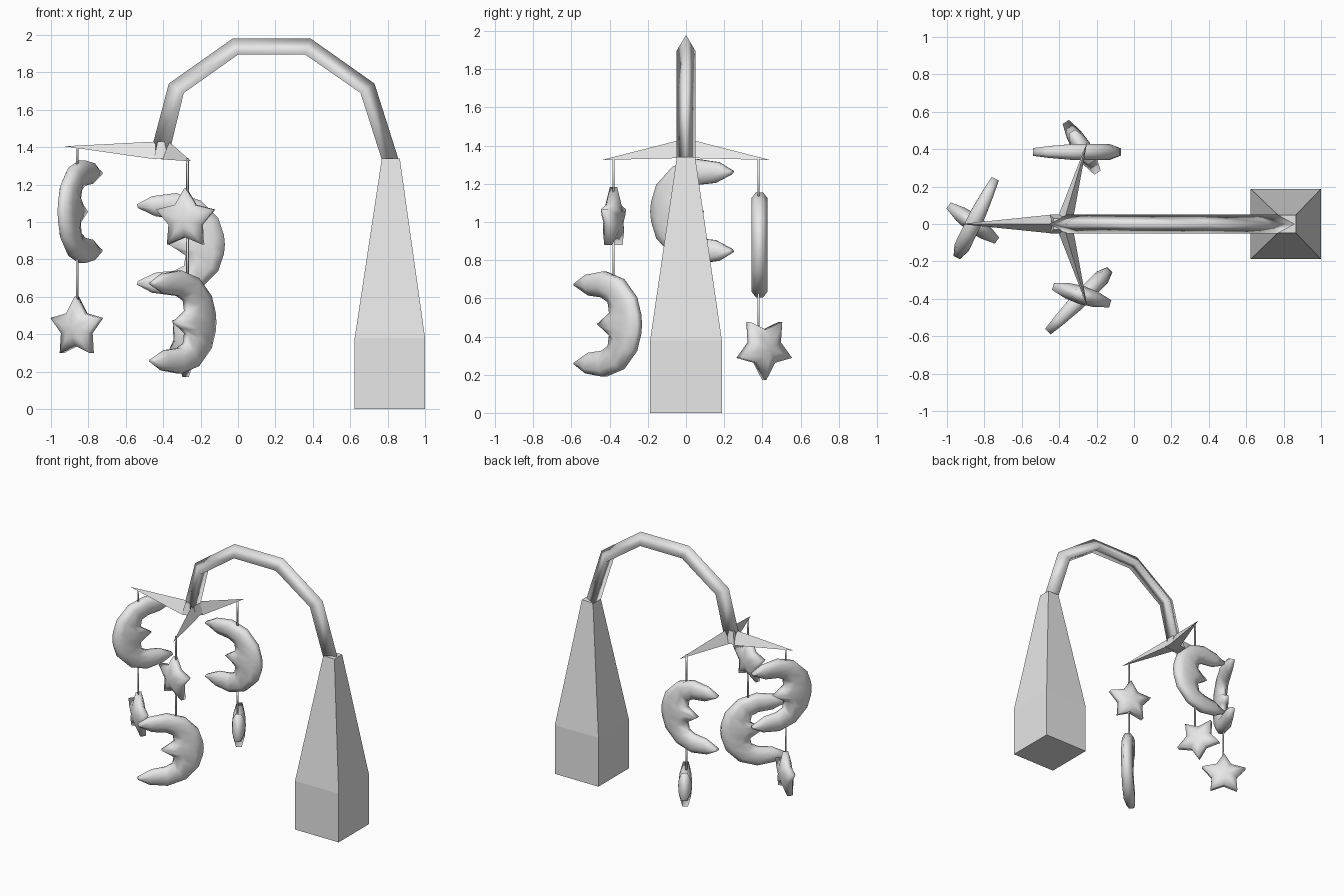
import bpy
import bmesh
from math import sin, cos, pi, radians

old = bpy.data.objects.get("Cube")
if old:
    bpy.data.objects.remove(old, do_unlink=True)

grey = bpy.data.materials.new("light_grey")
grey.use_nodes = True
grey.diffuse_color = (0.8, 0.8, 0.8, 1)
grey.node_tree.nodes["Principled BSDF"].inputs["Base Color"].default_value = (0.8, 0.8, 0.8, 1)


def make(name, verts, faces, smooth=False, loc=(0, 0, 0), turn=0):
    """Mesh object from points and faces, with outward normals."""
    bm = bmesh.new()
    vs = [bm.verts.new(v) for v in verts]
    for f in faces:
        bm.faces.new([vs[i] for i in f])
    bmesh.ops.recalc_face_normals(bm, faces=bm.faces)
    for f in bm.faces:
        f.smooth = smooth
    me = bpy.data.meshes.new(name)
    bm.to_mesh(me)
    bm.free()
    me.materials.append(grey)
    ob = bpy.data.objects.new(name, me)
    ob.location = loc
    ob.rotation_euler.z = radians(turn)
    bpy.context.collection.objects.link(ob)
    return ob


def loft(name, rings, **kw):
    """Skin a row of equal rings and cap both ends."""
    n = len(rings[0])
    verts = [p for r in rings for p in r]
    faces = [(k * n + i, k * n + (i + 1) % n, (k + 1) * n + (i + 1) % n, (k + 1) * n + i)
             for k in range(len(rings) - 1) for i in range(n)]
    faces += [tuple(range(n)), tuple(range(len(verts) - n, len(verts)))]
    return make(name, verts, faces, **kw)


# Weighted base: square block tapering to a narrow neck
def square(cx, h, z):
    return [(cx + a * h, b * h, z) for a, b in ((-1, -1), (1, -1), (1, 1), (-1, 1))]


loft("base", [square(0.812, 0.188, 0), square(0.812, 0.188, 0.38), square(0.817, 0.048, 1.34)])

# Arched arm: triangular section with its ridge on the outside
outer = [(0.86, 1.33), (0.73, 1.74), (0.39, 1.98), (-0.03, 1.98), (-0.37, 1.74), (-0.465, 1.38)]
inner = [(0.77, 1.33), (0.655, 1.69), (0.36, 1.895), (0, 1.895), (-0.29, 1.69), (-0.365, 1.38)]
loft("arched_arm", [[(ox, 0, oz), (ix, 0.05, iz), (ix, -0.05, iz)]
                    for (ox, oz), (ix, iz) in zip(outer, inner)], smooth=True)

# Hanger: small hub with three pointed spikes, each ridged on top
hub = [(-0.45, -0.05), (-0.33, -0.05), (-0.33, 0.05), (-0.45, 0.05)]
loft("hanger_hub", [[(x, y, 1.34) for x, y in hub],
                    [(-0.4 + (x + 0.4) * 0.6, y * 0.6, 1.43) for x, y in hub]])


def spike(name, a, b, ridge, tip):
    make(name, [(*a, 1.335), (*b, 1.335), ridge, tip],
         [(0, 1, 2), (0, 1, 3), (1, 2, 3), (2, 0, 3)])


spike("spike_right", (-0.44, 0.05), (-0.44, -0.05), (-0.44, 0, 1.43), (-0.93, 0, 1.405))
for side, s in (("back", 1), ("front", -1)):
    spike("spike_" + side, (-0.41, s * 0.03), (-0.325, s * 0.03),
          (-0.37, s * 0.03, 1.43), (-0.25, s * 0.44, 1.325))


# Crescent moon with a small nose on its hollow side
def moon(name, loc, turn):
    out = [(0.27, 0.215), (0.19, 0.258), (0.06, 0.275), (-0.07, 0.235),
           (-0.165, 0.14), (-0.195, 0.05)]
    inn = [(0.265, 0.195), (0.17, 0.15), (0.07, 0.14), (0.02, 0.115),
           (0.01, 0.06), (0.045, 0.035)]
    half = list(zip(out, inn))
    pairs = half + [((-0.2, 0), (0.1, 0))] + [((a, -b), (c, -d)) for (a, b), (c, d) in half[::-1]]
    rings = []
    for k, ((ou, ov), (iu, iv)) in enumerate(pairs):
        t = 0.042 * min(1, 0.5 + 0.25 * min(k, 12 - k))

        def at(f, y):
            return (ou + (iu - ou) * f, y, ov + (iv - ov) * f)

        rings.append([at(0, -t * 0.45), at(0.22, -t), at(0.65, -t), at(1, -t * 0.4),
                      at(1, t * 0.4), at(0.65, t), at(0.22, t), at(0, t * 0.45)])
    loft(name, rings, smooth=True, loc=loc, turn=turn)


# Puffed five-pointed star
def star(name, loc, turn, flip=1):
    verts, faces = [(0, -0.05, 0), (0, 0.05, 0)], []
    for scale, y in ((0.5, -0.042), (1, -0.02), (1, 0.02), (0.5, 0.042)):
        for i in range(10):
            r = scale * (0.168 if i % 2 == 0 else 0.095)
            a = pi / 2 + i * pi / 5
            verts.append((r * cos(a), y, flip * r * sin(a)))
    for i in range(10):
        j = (i + 1) % 10
        faces += [(0, 2 + i, 2 + j), (1, 32 + i, 32 + j)]
        faces += [(k + i, k + j, k + 10 + j, k + 10 + i) for k in (2, 12, 22)]
    make(name, verts, faces, smooth=True, loc=loc, turn=turn)


# Thin string between two heights
def string(name, x, y, top, bottom):
    loft(name, [[(x + 0.007 * cos(i * pi / 3), y + 0.007 * sin(i * pi / 3), z) for i in range(6)]
                for z in (bottom, top)], smooth=True)


moon("moon_right", (-0.86, 0, 1.055), 64)
star("star_right", (-0.862, 0.005, 0.435), -36)
moon("moon_back", (-0.27, 0.385, 0.88), 180)
star("star_back", (-0.28, 0.41, 0.34), -58, flip=-1)
star("star_front", (-0.28, -0.38, 1.015), -17)
moon("moon_front", (-0.27, -0.385, 0.465), 225)

for side, x, y, spans in (("right", -0.86, 0, ((1.4, 1.3), (0.82, 0.57))),
                          ("back", -0.27, 0.38, ((1.34, 1.12), (0.65, 0.42))),
                          ("front", -0.27, -0.38, ((1.34, 1.15), (0.93, 0.7)))):
    for part, (top, bottom) in zip(("upper", "lower"), spans):
        string(part + "_string_" + side, x, y, top, bottom)
